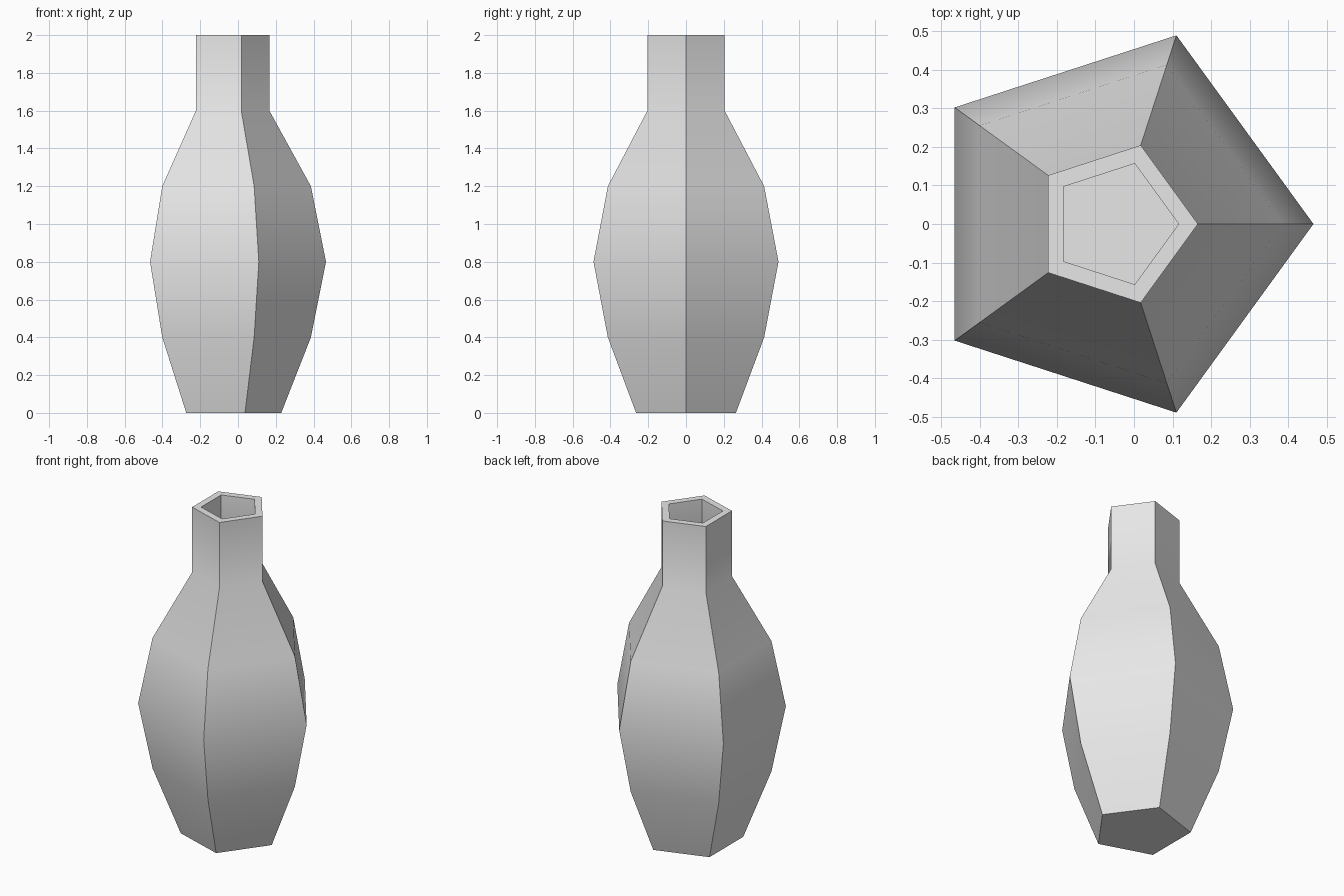
import bpy, bmesh, math

if "Cube" in bpy.data.objects:
    bpy.data.objects.remove(bpy.data.objects["Cube"])

SIDES = 5
# (radius, height) outline from base to lip
PROFILE = [(0.278, 0.0), (0.435, 0.4), (0.515, 0.8), (0.435, 1.2), (0.215, 1.6), (0.215, 2.0)]
CENTRE_X = -0.049   # a pentagon's bounding box is off its axis

clay = bpy.data.materials.new("light_grey")
clay.diffuse_color = (0.8, 0.8, 0.8, 1.0)
clay.use_nodes = True
clay.node_tree.nodes["Principled BSDF"].inputs["Base Color"].default_value = clay.diffuse_color

# Vase body: stacked pentagon rings with a closed base and an open neck
bm = bmesh.new()
rings = []
for r, z in PROFILE:
    angles = [2 * math.pi * i / SIDES for i in range(SIDES)]
    rings.append([bm.verts.new((CENTRE_X + r * math.cos(a), r * math.sin(a), z)) for a in angles])
for low, high in zip(rings, rings[1:]):
    for i in range(SIDES):
        j = (i + 1) % SIDES
        bm.faces.new((low[i], low[j], high[j], high[i]))
bm.faces.new(rings[0][::-1])

mesh = bpy.data.meshes.new("vase")
bm.to_mesh(mesh)
bm.free()
mesh.materials.append(clay)
vase = bpy.data.objects.new("vase", mesh)
bpy.context.collection.objects.link(vase)

# Wall thickness, inwards
wall = vase.modifiers.new("wall", 'SOLIDIFY')
wall.thickness = 0.05
wall.offset = -1

# Smooth up the panels, sharp at the corners, lip and base
bpy.context.view_layer.objects.active = vase
vase.select_set(True)
bpy.ops.object.modifier_apply(modifier=wall.name)
bpy.ops.object.shade_smooth_by_angle(angle=math.radians(30))
